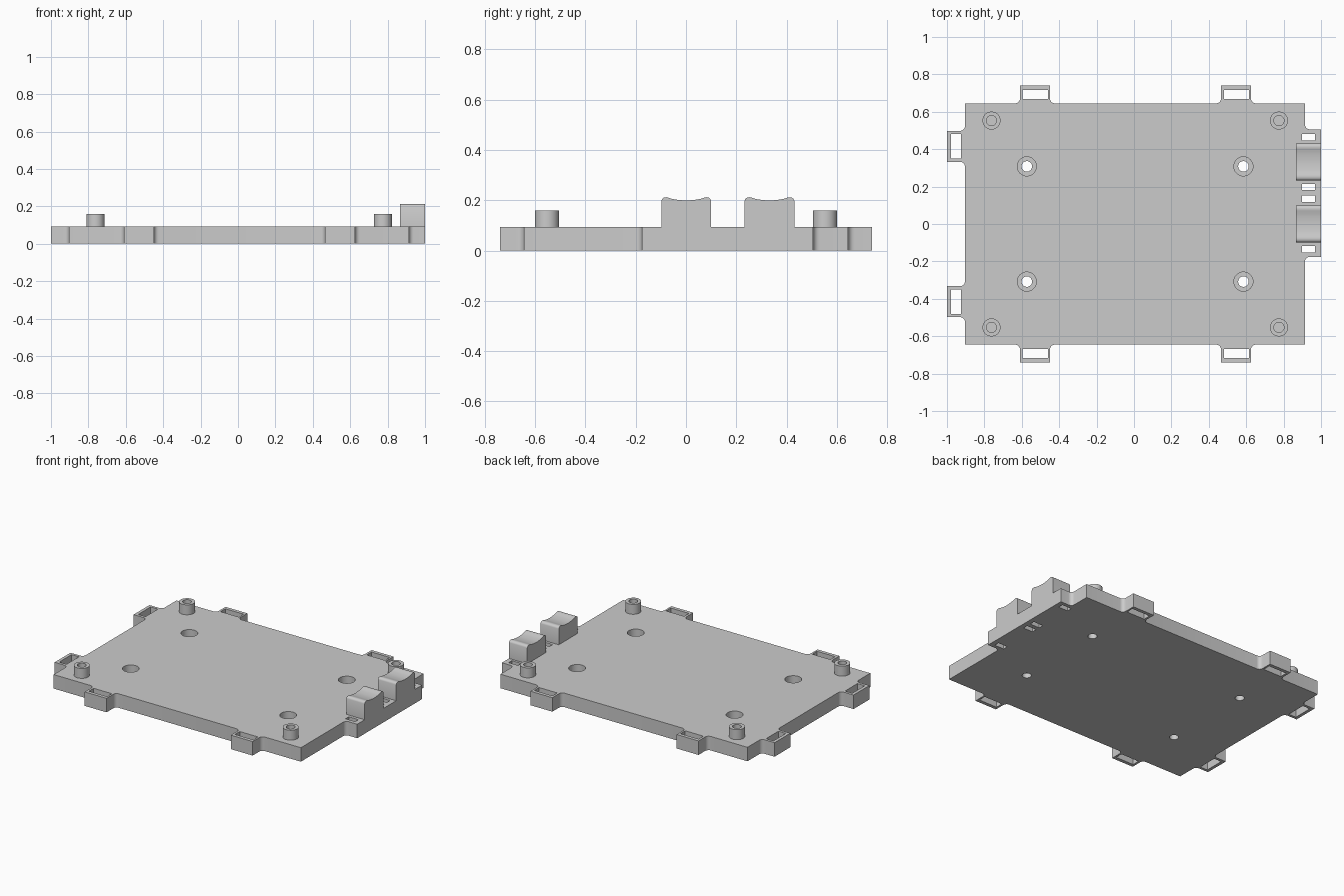
import bpy, bmesh, math
from mathutils import Vector, Matrix

cube = bpy.data.objects.get("Cube")
if cube:
    bpy.data.objects.remove(cube, do_unlink=True)

T = 0.093                      # plate thickness
X0, X1, Y = -0.904, 0.914, 0.645
FILLET = 0.025
SEG = 48

grey = bpy.data.materials.new("plain grey")
grey.use_nodes = True
COLOR = (0.6, 0.6, 0.6, 1)
grey.diffuse_color = COLOR
grey.node_tree.nodes["Principled BSDF"].inputs["Base Color"].default_value = COLOR


def finish(bm, name):
    bmesh.ops.recalc_face_normals(bm, faces=bm.faces)
    mesh = bpy.data.meshes.new(name)
    bm.to_mesh(mesh)
    bm.free()
    mesh.materials.append(grey)
    ob = bpy.data.objects.new(name, mesh)
    bpy.context.collection.objects.link(ob)
    return ob


def smooth(ob):
    bpy.ops.object.select_all(action="DESELECT")
    ob.select_set(True)
    bpy.context.view_layer.objects.active = ob
    bpy.ops.object.shade_smooth_by_angle(angle=math.radians(30))


def prism(bm, points, offset):
    """Extrude a closed outline along an offset."""
    face = bm.faces.new([bm.verts.new(p) for p in points])
    res = bmesh.ops.extrude_face_region(bm, geom=[face], use_keep_orig=True)
    bmesh.ops.translate(bm, vec=offset,
                        verts=[g for g in res["geom"] if isinstance(g, bmesh.types.BMVert)])


def edge_path(start, along, out, tabs):
    """Corner point plus tabs with filleted roots; tabs are (from, to, depth)."""
    r, pts = FILLET, [(0, 0)]
    steps = [math.pi / 2 * i / 6 for i in range(7)]
    for a, b, d in tabs:
        pts += [(a - r + r * math.sin(t), r - r * math.cos(t)) for t in steps]
        pts += [(a, d), (b, d)]
        pts += [(b + r - r * math.cos(t), r - r * math.sin(t)) for t in steps]
    return [Vector((*start, 0)) + Vector((*along, 0)) * u + Vector((*out, 0)) * v
            for u, v in pts]


# Base plate outline, walked counter-clockwise
LONG_TABS = [(-0.61, -0.449), (0.465, 0.626)]
END_TABS = [(-0.498, -0.332), (0.332, 0.498)]
DEPTH = 0.095
outline = edge_path((X0, -Y), (1, 0), (0, -1), [(a - X0, b - X0, DEPTH) for a, b in LONG_TABS])
outline += edge_path((X1, -Y), (0, 1), (1, 0), [(Y - 0.176, Y + 0.506, 1 - X1)])
outline += edge_path((X1, Y), (-1, 0), (0, 1),
                     [(X1 - b, X1 - a, DEPTH) for a, b in reversed(LONG_TABS)])
outline += edge_path((X0, Y), (0, -1), (-1, 0), [(Y - b, Y - a, 1 + X0) for a, b in reversed(END_TABS)])
bm = bmesh.new()
prism(bm, outline, (0, 0, T))
plate = finish(bm, "base_plate")


def cut_box(bm, xa, xb, ya, yb):
    prism(bm, [(xa, ya, -0.1), (xb, ya, -0.1), (xb, yb, -0.1), (xa, yb, -0.1)], (0, 0, 0.4))


def cut_disc(bm, x, y, r, z0):
    ring = [(x + r * math.cos(math.tau * i / SEG), y + r * math.sin(math.tau * i / SEG), z0)
            for i in range(SEG)]
    prism(bm, ring, (0, 0, 0.3))


def cut(name, bm):
    cutter = finish(bm, name)
    cutter.hide_render = True
    mod = plate.modifiers.new(name, "BOOLEAN")
    mod.operation, mod.solver, mod.object = "DIFFERENCE", "EXACT", cutter
    bpy.ops.object.select_all(action="DESELECT")
    bpy.context.view_layer.objects.active = plate
    bpy.ops.object.modifier_apply(modifier=name)
    bpy.data.objects.remove(cutter, do_unlink=True)


# Tab slots and through holes
bm = bmesh.new()
for a, b in LONG_TABS:
    cut_box(bm, a + 0.015, b - 0.012, 0.667, 0.717)
    cut_box(bm, a + 0.015, b - 0.012, -0.717, -0.667)
for a, b in END_TABS:
    cut_box(bm, -0.979, -0.925, a + 0.018, b - 0.018)
for y in (0.464, 0.198, 0.135, -0.135):
    cut_box(bm, 0.898, 0.968, y - 0.017, y + 0.017)
HOLES = [(x, y) for x in (-0.573, 0.585) for y in (-0.308, 0.308)]
for x, y in HOLES:
    cut_disc(bm, x, y, 0.028, -0.1)
cut("slot_cutter", bm)

# Counterbores from above
bm = bmesh.new()
for x, y in HOLES:
    cut_disc(bm, x, y, 0.051, 0.032)
cut("counterbore_cutter", bm)
smooth(plate)

# Hollow corner standoffs
PROFILE = [(0.048, T), (0.048, 0.159), (0.027, 0.159), (0.027, T)]
for side, x in (("right", -0.762), ("left", 0.775)):
    for end, y in (("front", -0.553), ("back", 0.553)):
        bm = bmesh.new()
        verts = [bm.verts.new((r, 0, z)) for r, z in PROFILE]
        edges = [bm.edges.new((verts[i], verts[(i + 1) % 4])) for i in range(4)]
        bmesh.ops.spin(bm, geom=verts + edges, axis=(0, 0, 1), cent=(0, 0, 0),
                       angle=math.tau, steps=SEG)
        bmesh.ops.remove_doubles(bm, verts=bm.verts, dist=0.0005)
        bmesh.ops.transform(bm, matrix=Matrix.Translation((x, y, 0)), verts=bm.verts)
        smooth(finish(bm, f"standoff_{end}_{side}"))

# Cable saddles with a dished top
HALF = [(0.099, T), (0.099, 0.198), (0.096, 0.205), (0.09, 0.21), (0.08, 0.212),
        (0.07, 0.21), (0.055, 0.205), (0.037, 0.202), (0.018, 0.2)]
saddle = HALF + [(0, 0.199)] + [(-y, z) for y, z in reversed(HALF)]
for end, yc in (("front", 0.001), ("back", 0.332)):
    bm = bmesh.new()
    prism(bm, [(0.866, yc + y, z) for y, z in saddle], (0.134, 0, 0))
    smooth(finish(bm, f"cable_saddle_{end}"))
